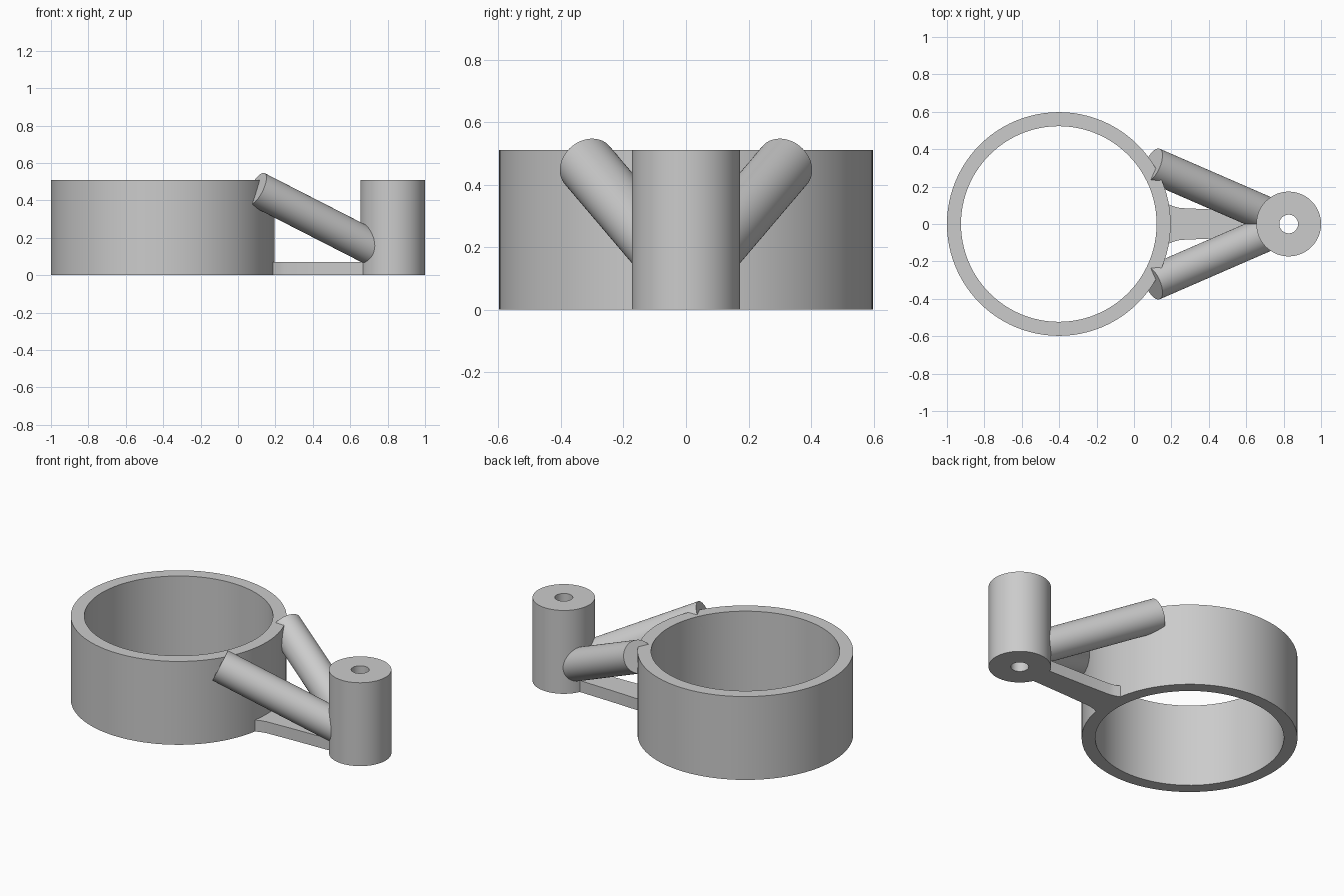
import bpy, bmesh, math
from mathutils import Vector

cube = bpy.data.objects.get("Cube")
if cube:
    bpy.data.objects.remove(cube, do_unlink=True)

grey = bpy.data.materials.new("plain_grey")
grey.use_nodes = True
colour = (0.6, 0.6, 0.6, 1)
grey.diffuse_color = colour
grey.node_tree.nodes["Principled BSDF"].inputs["Base Color"].default_value = colour

RING_X, RING_OUT, RING_IN = -0.402, 0.598, 0.523
POST_X, POST_R, HOLE_R = 0.827, 0.173, 0.05
HEIGHT, SIDES = 0.51, 96


def finish(name, bm, smooth=True):
    bmesh.ops.recalc_face_normals(bm, faces=bm.faces)
    mesh = bpy.data.meshes.new(name)
    bm.to_mesh(mesh)
    bm.free()
    mesh.materials.append(grey)
    obj = bpy.data.objects.new(name, mesh)
    bpy.context.collection.objects.link(obj)
    if smooth:
        shade(obj)
    return obj


def shade(obj):
    bpy.ops.object.select_all(action='DESELECT')
    obj.select_set(True)
    bpy.context.view_layer.objects.active = obj
    bpy.ops.object.shade_smooth_by_angle(angle=math.radians(30))


def tube(name, x, outer, inner):
    """Open-centred upright cylinder with a rectangular wall section."""
    bm = bmesh.new()
    loops = []
    for r, z in ((outer, 0), (outer, HEIGHT), (inner, HEIGHT), (inner, 0)):
        loops.append([bm.verts.new((x + r * math.cos(a), r * math.sin(a), z))
                      for a in (2 * math.pi * i / SIDES for i in range(SIDES))])
    for k in range(4):
        a, b = loops[k], loops[(k + 1) % 4]
        for i in range(SIDES):
            j = (i + 1) % SIDES
            bm.faces.new((a[i], a[j], b[j], b[i]))
    return finish(name, bm)


def rod(name, start, end, radius, sides=64):
    """Capped cylinder between two points."""
    start, end = Vector(start), Vector(end)
    bm = bmesh.new()
    bmesh.ops.create_cone(bm, cap_ends=True, segments=sides, radius1=radius,
                          radius2=radius, depth=(end - start).length)
    turn = (end - start).to_track_quat('Z', 'Y').to_matrix()
    bmesh.ops.rotate(bm, matrix=turn, verts=bm.verts)
    bmesh.ops.translate(bm, vec=(start + end) / 2, verts=bm.verts)
    return finish(name, bm, smooth=False)


# Large ring and drilled post
tube("ring", RING_X, RING_OUT, RING_IN)
tube("post", POST_X, POST_R, HOLE_R)

# Slanted struts, trimmed flush with the inside of the ring
cutter = rod("ring_bore_cutter", (RING_X, 0, -1), (RING_X, 0, 2), RING_IN, SIDES)
cutter.hide_render = True
for name, side in (("left_side_strut", 1), ("right_side_strut", -1)):
    top = Vector((0.1, 0.316 * side, 0.462))
    target = Vector((POST_X, 0, 0.09))
    strut = rod(name, top, top.lerp(target, 0.853), 0.094)
    cut = strut.modifiers.new("trim", 'BOOLEAN')
    cut.operation, cut.object, cut.solver = 'DIFFERENCE', cutter, 'EXACT'
    graph = bpy.context.evaluated_depsgraph_get()
    trimmed = bpy.data.meshes.new_from_object(strut.evaluated_get(graph))
    strut.modifiers.clear()
    strut.data = trimmed
    shade(strut)
bpy.data.objects.remove(cutter, do_unlink=True)

# Flat bar along the base, flared where it meets the ring
half = [(0.15, 0.115), (0.185, 0.105), (0.215, 0.093), (0.25, 0.085),
        (0.44, 0.077), (0.70, 0.07)]
outline = half + [(x, -y) for x, y in reversed(half)]
bm = bmesh.new()
base = bm.faces.new([bm.verts.new((x, y, 0)) for x, y in outline])
ext = bmesh.ops.extrude_face_region(bm, geom=[base], use_keep_orig=True)
bmesh.ops.translate(bm, vec=(0, 0, 0.07),
                    verts=[v for v in ext["geom"] if isinstance(v, bmesh.types.BMVert)])
finish("base_bar", bm)
